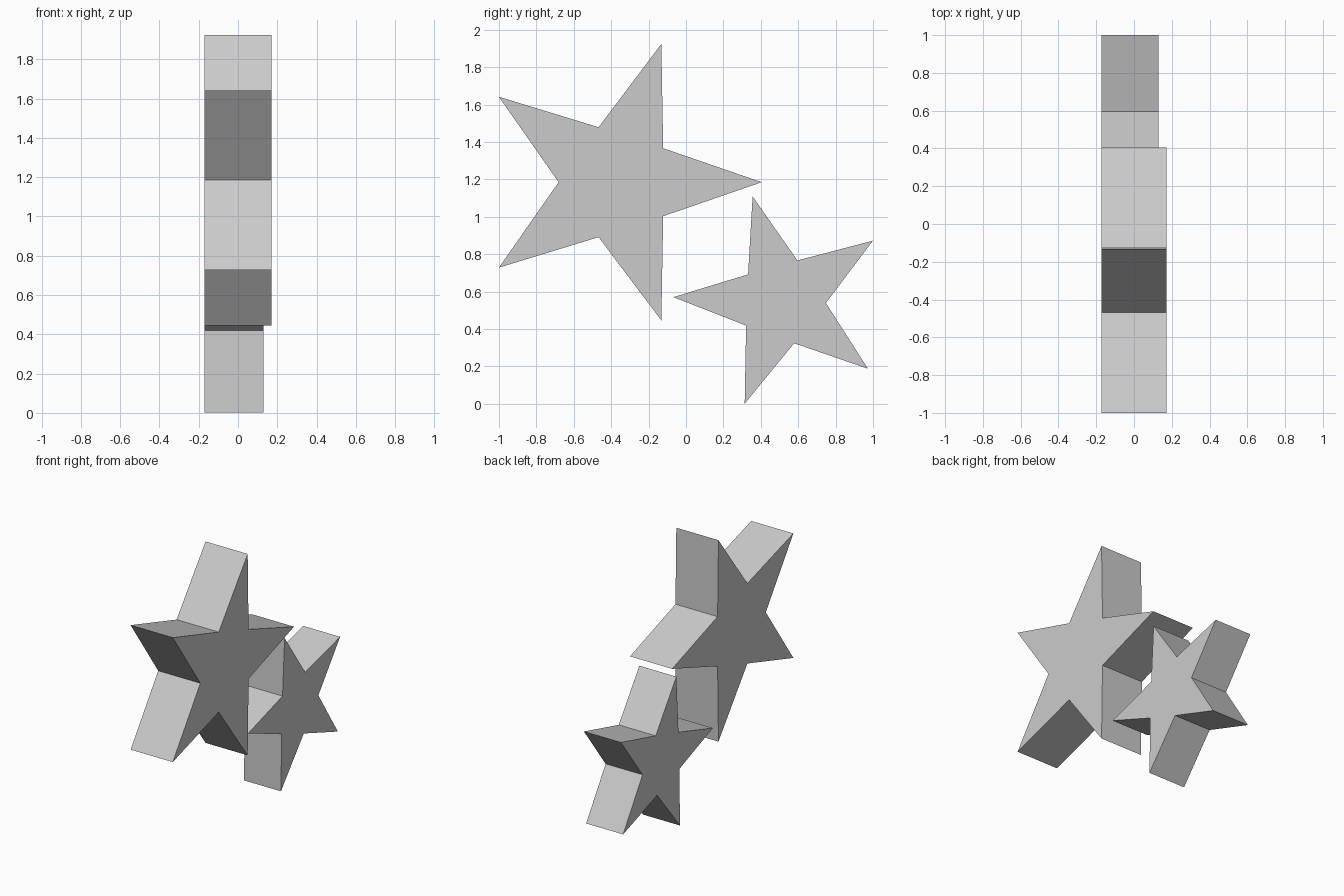
import bpy, bmesh
from math import cos, sin, radians

if "Cube" in bpy.data.objects:
    bpy.data.objects.remove(bpy.data.objects["Cube"])


def star(name, cy, cz, outer, inner, first_angle, x0, x1):
    """Five-pointed star profile in the YZ plane, extruded along X."""
    bm = bmesh.new()
    verts = []
    for i in range(10):
        r = outer if i % 2 == 0 else inner
        a = radians(first_angle + 36 * i)
        verts.append(bm.verts.new((x0, cy + r * cos(a), cz + r * sin(a))))
    face = bm.faces.new(verts)
    ext = bmesh.ops.extrude_face_region(bm, geom=[face], use_keep_orig=True)
    moved = [v for v in ext["geom"] if isinstance(v, bmesh.types.BMVert)]
    bmesh.ops.translate(bm, verts=moved, vec=(x1 - x0, 0, 0))
    bmesh.ops.recalc_face_normals(bm, faces=bm.faces)
    mesh = bpy.data.meshes.new(name)
    bm.to_mesh(mesh)
    bm.free()
    obj = bpy.data.objects.new(name, mesh)
    bpy.context.collection.objects.link(obj)
    return obj


# Large star, one point facing +y
star("large_star", -0.372, 1.185, 0.777, 0.309, 0, -0.171, 0.171)

# Small star, slightly tilted and thinner, flush with the large one at -x
star("small_star", 0.515, 0.548, 0.583, 0.233, 177.8, -0.171, 0.129)
